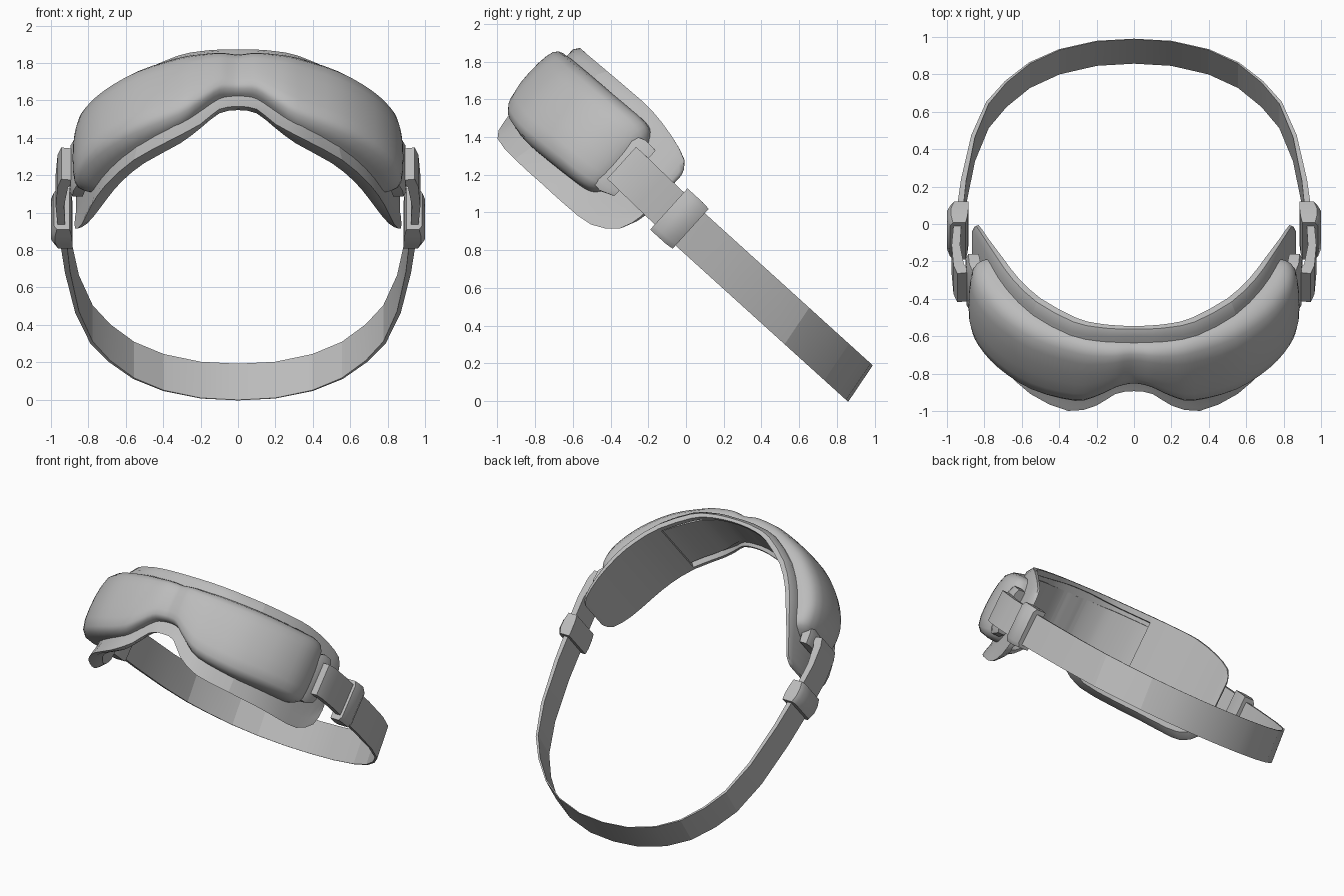
import bpy, bmesh, math
from mathutils import Vector

if "Cube" in bpy.data.objects:
    bpy.data.objects.remove(bpy.data.objects["Cube"])

grey = bpy.data.materials.new("plain_grey")
grey.use_nodes = True
grey.diffuse_color = (0.5, 0.5, 0.5, 1)
grey.node_tree.nodes["Principled BSDF"].inputs["Base Color"].default_value = grey.diffuse_color

# Tilted frame of the goggles: back runs along the strap, up across it
BACK = Vector((0, 0.74, -0.67)).normalized()
UP = Vector((0, 0.67, 0.74)).normalized()
ORIGIN = Vector((0, 0, 1))


def place(x, p, q):
    return ORIGIN + Vector((x, 0, 0)) + BACK * p + UP * q


def mirrored(half):
    """Extend stations that start at x = 0 to the other side."""
    left = [(-s[0], s[1], -s[2], *s[3:]) for s in half[:0:-1]]
    return left + half


def smooth_path(stations, steps):
    """Resample the stations with a Catmull-Rom curve."""
    out = []
    last = len(stations) - 1
    for i in range(last):
        a, b = stations[max(i - 1, 0)], stations[i]
        c, d = stations[i + 1], stations[min(i + 2, last)]
        for k in range(steps):
            t = k / steps
            out.append(tuple(
                0.5 * (2 * w + (y - v) * t + (2 * v - 5 * w + 4 * y - z) * t * t
                       + (3 * w - v - 3 * y + z) * t ** 3)
                for v, w, y, z in zip(a, b, c, d)))
    return out + [stations[-1]]


def sweep(name, stations, profile, angle=40, lean=0):
    """Station: outer x, outer p, inner x, inner p, bottom, top.
    Profile: loop of (depth from inner to outer, height) fractions.
    Lean pushes the bottom edge back and the top edge forward."""
    bm = bmesh.new()
    rings = []
    for xo, po, xi, pi, low, high in stations:
        rings.append([bm.verts.new(place(xi + (xo - xi) * t,
                                         pi + (po - pi) * t + lean * (.5 - s),
                                         low + (high - low) * s)) for t, s in profile])
    n = len(profile)
    for a, b in zip(rings, rings[1:]):
        for i in range(n):
            j = (i + 1) % n
            bm.faces.new((a[i], a[j], b[j], b[i]))
    bm.faces.new(rings[0])
    bm.faces.new(rings[-1])
    bmesh.ops.recalc_face_normals(bm, faces=bm.faces)
    mesh = bpy.data.meshes.new(name)
    bm.to_mesh(mesh)
    bm.free()
    mesh.materials.append(grey)
    obj = bpy.data.objects.new(name, mesh)
    bpy.context.collection.objects.link(obj)
    bpy.ops.object.select_all(action="DESELECT")
    obj.select_set(True)
    bpy.context.view_layer.objects.active = obj
    bpy.ops.object.shade_smooth_by_angle(angle=math.radians(angle))


SQUARE = [(0, 0), (1, 0), (1, 1), (0, 1)]
ROUNDED = [(0, 0), (.8, 0), (1, .1), (1, .9), (.8, 1), (0, 1)]
FLANGE = [(0, .07), (.8, .02), (1.4, 0), (1.35, .03), (1.1, .12), (1, .3),
          (1, .93), (.5, 1), (0, 1)]
RECESS = FLANGE + [(0, .94), (.5, .93), (.5, .13), (0, .11)]
DOME = [(0, 0), (.45, 0), (.8, .03), (.96, .1), (1.03, .23), (1.04, .4),
        (1.02, .58), (.96, .75), (.86, .89), (.66, .97), (.4, 1), (0, 1)]

# Face frame with nose cut-out: recessed middle and solid ends
frame = [
    (0, -1.025, 0, -.98, -.18, .27), (.1, -1.025, .1, -.975, -.2, .27),
    (.2, -1.015, .2, -.96, -.3, .27), (.34, -.98, .31, -.92, -.38, .27),
    (.54, -.84, .5, -.785, -.4, .275), (.68, -.66, .62, -.64, -.4, .28),
    (.76, -.5, .7, -.5, -.4, .28), (.82, -.33, .78, -.33, -.385, .25),
    (.86, -.2, .83, -.19, -.3, .2), (.865, -.16, .85, -.15, -.18, .13)]
rim = smooth_path(mirrored(frame), 2)
sweep("right_frame_end", rim[:11], FLANGE)
sweep("frame_middle", rim[10:27], RECESS)
sweep("left_frame_end", rim[26:], FLANGE)

# Domed lens with a slight crease over the nose
lens = [
    (0, -1.095, 0, -1, -.09, .185), (.04, -1.1, .04, -1, -.093, .188),
    (.1, -1.11, .1, -1, -.11, .19), (.2, -1.105, .2, -.98, -.19, .19),
    (.32, -1.08, .3, -.94, -.26, .195), (.55, -.98, .5, -.81, -.29, .2),
    (.73, -.83, .63, -.65, -.285, .205), (.835, -.68, .71, -.52, -.275, .21),
    (.875, -.56, .75, -.46, -.265, .21), (.875, -.46, .77, -.42, -.24, .19),
    (.84, -.39, .78, -.38, -.18, .12)]
sweep("lens", smooth_path(mirrored(lens), 3), DOME, 50)

# Elastic strap, thicker near the buckles
path = [(0, 1.295), (.2, 1.28), (.4, 1.22), (.56, 1.125), (.69, .99),
        (.79, .84), (.87, .6), (.925, .28), (.955, 0)]
strap = []
for i, (x, p) in enumerate(path):
    thick = .003 + .035 * (i / 8) ** 2
    strap.append((x, p, x - thick * x, p - thick * max(p, 0), -.167, .064))
sweep("strap", mirrored(strap), SQUARE, 14, .033)

# Hinge brackets, links and buckles on both sides
bracket = [(.87, -.47, .8, -.46, -.215, .12), (.895, -.42, .82, -.41, -.22, .14),
           (.9, -.34, .83, -.34, -.19, .135)]
link = [(.945, -.43, .87, -.42, -.148, .08), (.965, -.37, .91, -.36, -.15, .08),
        (.975, -.22, .93, -.22, -.155, .075), (.96, 0, .92, 0, -.16, .07)]
buckle = [(.985, -.08, .9, -.08, -.195, .1), (1, -.03, .89, -.03, -.195, .1),
          (1, .03, .885, .03, -.195, .1), (.98, .076, .885, .076, -.19, .095)]
for name, half in (("bracket", bracket), ("link", link), ("buckle", buckle)):
    for side, sign in (("left", 1), ("right", -1)):
        parts = [(s[0] * sign, s[1], s[2] * sign, *s[3:]) for s in half]
        sweep(side + "_" + name, parts, SQUARE if name == "link" else ROUNDED)
